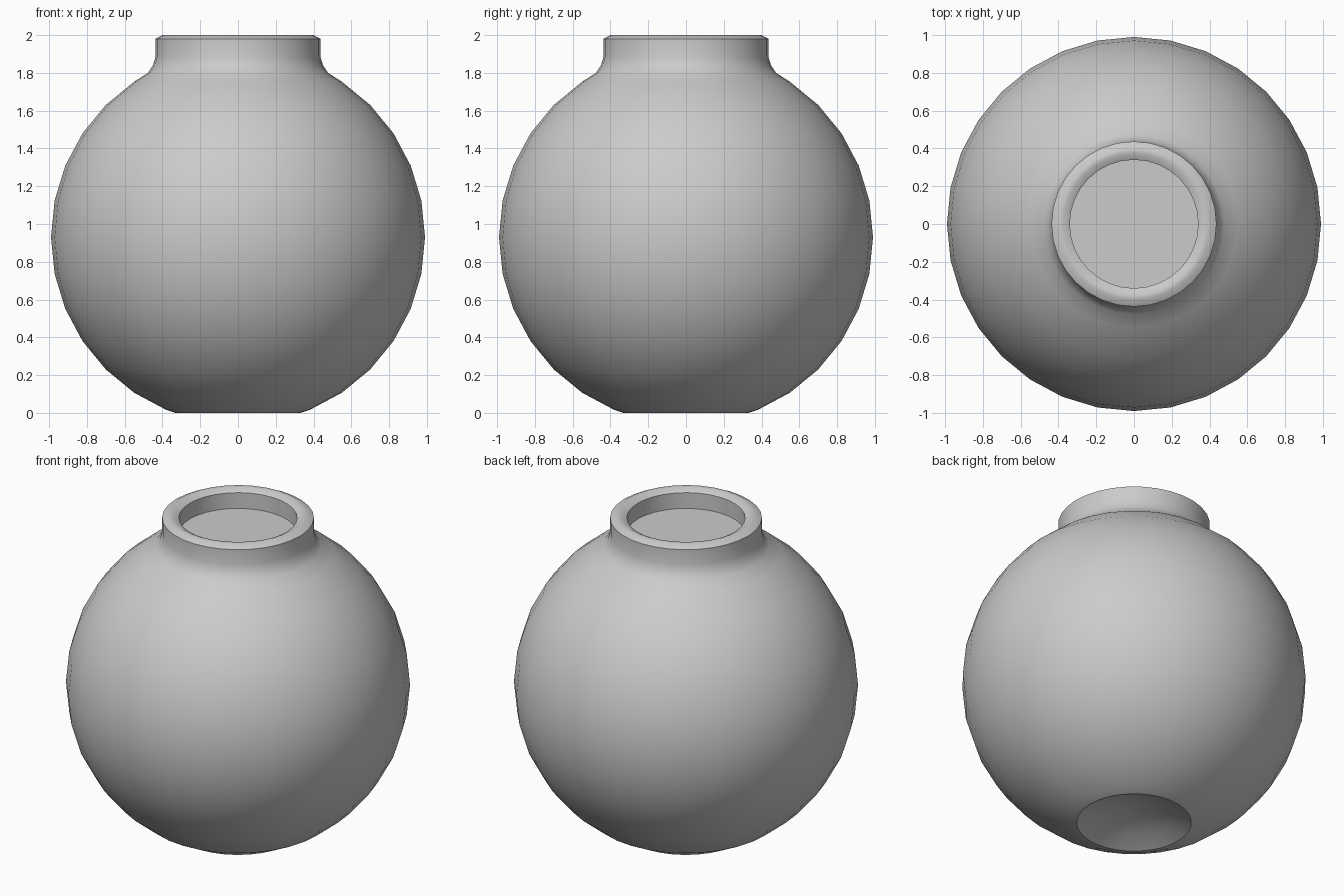
import bpy, bmesh, math

if "Cube" in bpy.data.objects:
    bpy.data.objects.remove(bpy.data.objects["Cube"])

SEGMENTS = 32
RADIUS, CENTRE = 0.99, 0.93


def lathe(name, profile):
    """Revolve (radius, z) points about z, capping both ends."""
    bm = bmesh.new()
    rings = []
    for r, z in profile:
        rings.append([bm.verts.new((r * math.cos(2 * math.pi * i / SEGMENTS),
                                    r * math.sin(2 * math.pi * i / SEGMENTS), z))
                      for i in range(SEGMENTS)])
    for a, b in zip(rings, rings[1:]):
        for i in range(SEGMENTS):
            j = (i + 1) % SEGMENTS
            bm.faces.new((a[i], a[j], b[j], b[i]))
    bm.faces.new(rings[0][::-1])
    bm.faces.new(rings[-1])
    bmesh.ops.recalc_face_normals(bm, faces=bm.faces)
    mesh = bpy.data.meshes.new(name)
    bm.to_mesh(mesh)
    bm.free()
    obj = bpy.data.objects.new(name, mesh)
    bpy.context.collection.objects.link(obj)
    bpy.ops.object.select_all(action='DESELECT')
    obj.select_set(True)
    bpy.context.view_layer.objects.active = obj
    bpy.ops.object.shade_smooth_by_angle(angle=math.radians(30))
    return obj


# hollowed underside and foot edge
base = [(0.03, 0.08), (0.12, 0.07), (0.23, 0.042), (0.33, 0.0)]

# spherical body, from near the foot up to the shoulder
body = [(RADIUS * math.cos(math.radians(a)), CENTRE + RADIUS * math.sin(math.radians(a)))
        for a in [-67.5 + 11.25 * k for k in range(12)]]

# flared neck, rounded rim, and shallow closed mouth
neck = [(0.477, 1.80), (0.45, 1.84), (0.437, 1.885), (0.437, 1.98)]
rim = [(0.40, 2.0), (0.375, 2.0), (0.34, 1.98), (0.34, 1.88)]

lathe("round_flask", base + body + neck + rim)
